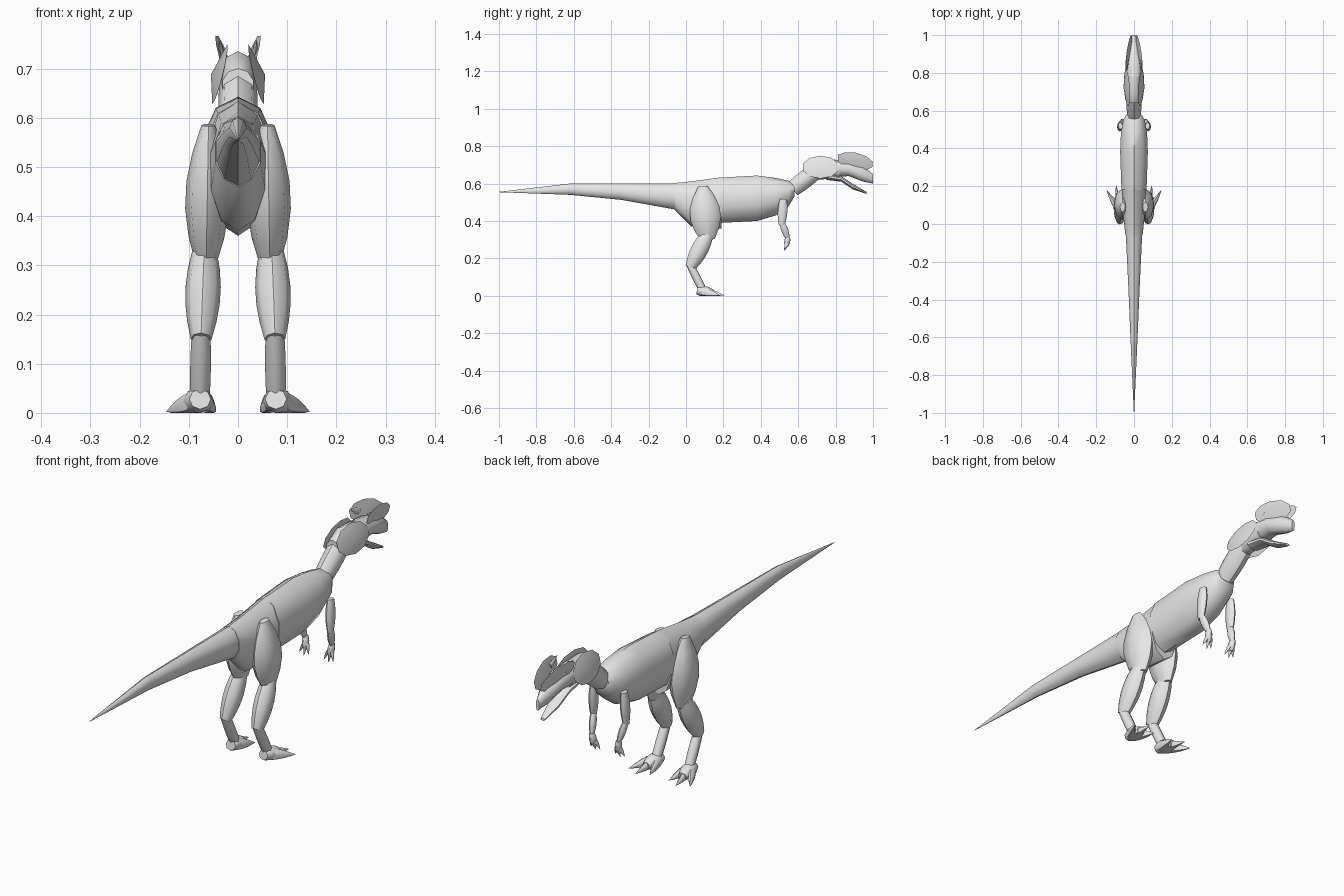
import bpy
import bmesh
from math import sin, cos, pi, tau, radians
from mathutils import Vector

default_cube = bpy.data.objects.get("Cube")
if default_cube:
    bpy.data.objects.remove(default_cube)

grey = bpy.data.materials.new("plain grey")
grey.use_nodes = True
grey.diffuse_color = (.8, .8, .8, 1)
grey.node_tree.nodes["Principled BSDF"].inputs["Base Color"].default_value = grey.diffuse_color

SIDEWAYS = Vector((1, 0, 0))
UPWARD = Vector((0, 0, 1))


def round_section(sides):
    """Unit section with a vertex at the top and at the bottom."""
    return [(sin(tau * k / sides), cos(tau * k / sides)) for k in range(sides)]


def finish(name, bm, mirrored):
    """Turn a bmesh into a shaded object, mirrored across x if paired."""
    bmesh.ops.recalc_face_normals(bm, faces=bm.faces)
    mesh = bpy.data.meshes.new(name)
    bm.to_mesh(mesh)
    bm.free()
    mesh.materials.append(grey)
    part = bpy.data.objects.new(name, mesh)
    bpy.context.collection.objects.link(part)
    bpy.ops.object.select_all(action='DESELECT')
    part.select_set(True)
    bpy.context.view_layer.objects.active = part
    bpy.ops.object.shade_smooth_by_angle(angle=radians(50))
    if mirrored:
        mirror = part.modifiers.new("mirror", 'MIRROR')
        mirror.use_mirror_merge = False


def skin(name, rings, mirrored):
    """Bridge neighbouring rings of points and cap both ends."""
    bm = bmesh.new()
    loops = [[bm.verts.new(point) for point in ring] for ring in rings]
    for near, far in zip(loops, loops[1:]):
        for i in range(len(near)):
            bm.faces.new((near[i - 1], near[i], far[i], far[i - 1]))
    bm.faces.new(loops[0])
    bm.faces.new(loops[-1])
    finish(name, bm, mirrored)


def trunk(name, *stations):
    """Upright sections along y: position, top, bottom and half width."""
    rings = []
    for y, top, bottom, width in stations:
        centre = Vector((0, y, (top + bottom) / 2))
        rings.append([centre + SIDEWAYS * width * u + UPWARD * (top - bottom) / 2 * v
                      for u, v in round_section(10)])
    skin(name, rings, mirrored=False)


def limb(name, start, end, width, depth, swell=(.25, .8)):
    """Tapering limb; swell picks the stretch of a sine arch used as its thickness."""
    start, end = Vector(start), Vector(end)
    along = (end - start).normalized()
    forward = along.cross(SIDEWAYS).normalized()
    across = forward.cross(along)
    rings = []
    steps = 5
    for step in range(steps + 1):
        t = step / steps
        thickness = sin(pi * (swell[0] + (swell[1] - swell[0]) * t))
        ring = []
        for u, v in round_section(8):
            point = start.lerp(end, t) + thickness * (across * width * u + forward * depth * v)
            point.z = max(point.z, 0)  # soles press flat on the floor
            ring.append(point)
        rings.append(ring)
    skin(name, rings, mirrored=start.x > 0)


def leaf(name, centre, length, height, droop, lean, flare, bulge):
    """Paired upright leaf with an oval rim and a raised middle on both faces."""
    bm = bmesh.new()
    centre = Vector(centre)
    rim = []
    for u, v in round_section(10):
        y = length * u
        z = height * v - droop * y
        rim.append(bm.verts.new(centre + Vector((lean * z + flare * y, y, z))))
    for offset in (-bulge / 2, bulge):
        hub = bm.verts.new(centre + SIDEWAYS * offset)
        for i in range(len(rim)):
            bm.faces.new((rim[i - 1], rim[i], hub))
    finish(name, bm, mirrored=True)


POINTED = (.5, .99)
STRAIGHT = (.35, .6)

# Tail, in three tapering lengths that share their joints
tail_joints = [(-1, .556, .554, .001), (-.62, .6, .54, .019),
               (-.345, .6, .513, .031), (-.05, .602, .46, .046)]
for name, near, far in zip(("tail_tip", "tail_middle", "tail_base"),
                           tail_joints, tail_joints[1:]):
    trunk(name, near, far)

# Body
trunk("pelvis", (-.06, .603, .46, .048), (.03, .612, .37, .058), (.19, .634, .36, .068))
trunk("chest", (.18, .632, .39, .07), (.38, .643, .4, .077), (.48, .63, .43, .073),
      (.55, .615, .48, .06), (.58, .6, .53, .042))

# Neck, head and open jaws
limb("lower_neck", start=(0, .57, .57), end=(0, .69, .665),
     width=.04, depth=.047, swell=STRAIGHT)
trunk("upper_neck", (.64, .7, .63, .033), (.7, .735, .62, .038), (.82, .725, .63, .04))
trunk("upper_head", (.78, .73, .635, .04), (.87, .718, .64, .044),
      (.95, .69, .61, .028), (1, .65, .6, .008))
trunk("lower_jaw", (.75, .66, .62, .032), (.83, .64, .61, .034),
      (.89, .6, .57, .026), (.965, .556, .545, .01))

# Neck frill flaps, crests and rear crest spikes
leaf("neck_frill", centre=(.037, .72, .688), length=.1, height=.061,
     droop=0, lean=-.25, flare=.06, bulge=.018)
leaf("head_crest", centre=(.028, .905, .719), length=.098, height=.047,
     droop=.17, lean=.25, flare=-.1, bulge=.008)
limb("crest_spike", start=(.034, .865, .73), end=(.038, .812, .757),
     width=.006, depth=.015, swell=POINTED)

# Arms
limb("upper_arm", start=(.072, .52, .517), end=(.077, .512, .376), width=.016, depth=.026)
limb("forearm", start=(.076, .514, .39), end=(.063, .543, .31), width=.013, depth=.019)
limb("hand", start=(.063, .545, .316), end=(.058, .537, .265), width=.014, depth=.016)

# Legs
limb("thigh", start=(.06, .09, .585), end=(.065, .115, .3),
     width=.045, depth=.083, swell=(.1, .85))
limb("shin", start=(.068, .115, .327), end=(.075, .022, .15), width=.036, depth=.046)
limb("ankle", start=(.075, .022, .165), end=(.077, .085, .04),
     width=.021, depth=.022, swell=STRAIGHT)
limb("foot", start=(.077, .06, .028), end=(.085, .145, .016), width=.031, depth=.029)

# Three fingers and three splayed toes on each side
for label, side in (("inner", -1), ("middle", 0), ("outer", 1)):
    limb(label + "_finger", start=(.058 + .008 * side, .54, .285),
         end=(.058 + .022 * side, .526, .238 + .008 * abs(side)),
         width=.006, depth=.011, swell=POINTED)
    limb(label + "_toe", start=(.08 + .012 * side, .09, .022),
         end=(.095 + .05 * side, .205 - .025 * abs(side), .003),
         width=.016, depth=.024, swell=POINTED)
